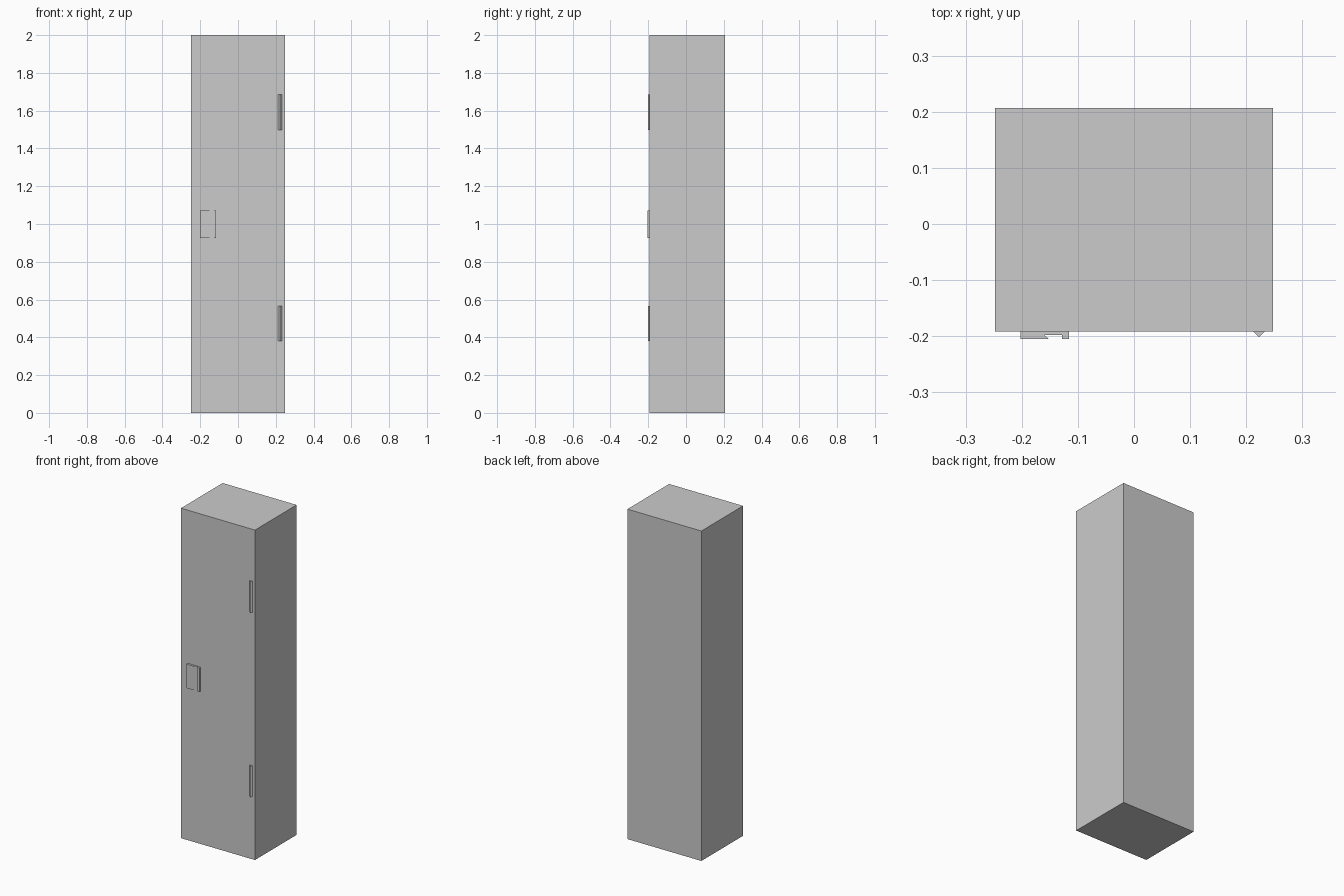
import bpy, bmesh

if "Cube" in bpy.data.objects:
    bpy.data.objects.remove(bpy.data.objects["Cube"])


def prism(name, profile, z0, z1):
    """Extrude a plan (x, y) outline from z0 up to z1."""
    bm = bmesh.new()
    face = bm.faces.new([bm.verts.new((x, y, z0)) for x, y in profile])
    ext = bmesh.ops.extrude_face_region(bm, geom=[face])
    top = [v for v in ext["geom"] if isinstance(v, bmesh.types.BMVert)]
    bmesh.ops.translate(bm, verts=top, vec=(0, 0, z1 - z0))
    bmesh.ops.recalc_face_normals(bm, faces=bm.faces)
    mesh = bpy.data.meshes.new(name)
    bm.to_mesh(mesh)
    bm.free()
    obj = bpy.data.objects.new(name, mesh)
    bpy.context.collection.objects.link(obj)
    return obj


FRONT, BACK, HALF_W = -0.192, 0.207, 0.248

# Cabinet body
prism("locker_body", [(-HALF_W, FRONT), (HALF_W, FRONT), (HALF_W, BACK), (-HALF_W, BACK)], 0, 2)

# Recessed pull handle: undercut grip plate, shallow channel, end lip
prism("door_handle", [
    (-0.202, FRONT), (-0.202, -0.205), (-0.152, -0.205), (-0.160, -0.198),
    (-0.128, -0.198), (-0.128, -0.205), (-0.116, -0.205), (-0.116, FRONT),
], 0.927, 1.072)

# Triangular hinge strips
for name, z in (("lower_hinge", 0.38), ("upper_hinge", 1.498)):
    prism(name, [(0.213, FRONT), (0.223, -0.202), (0.233, FRONT)], z, z + 0.187)
